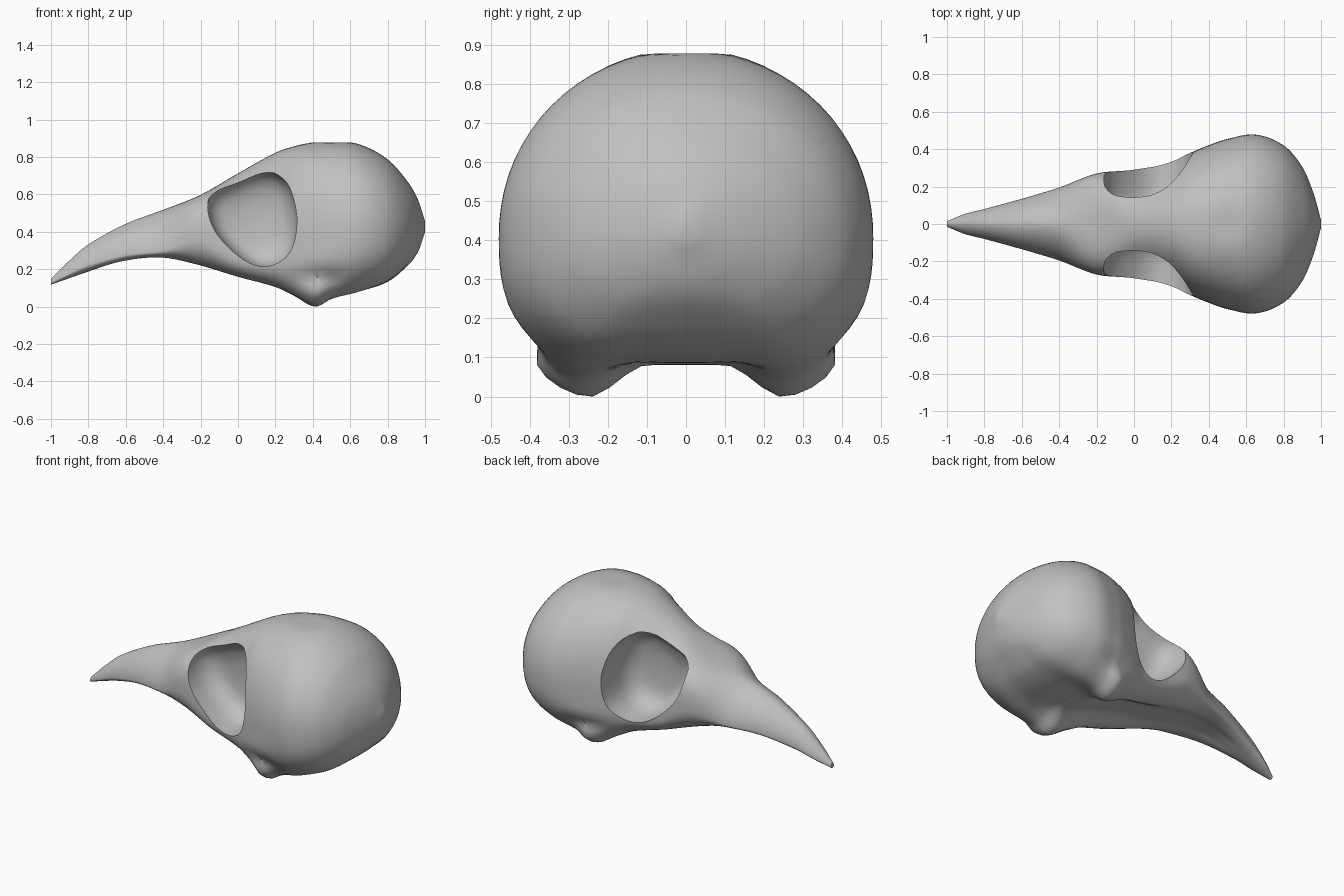
import bpy, bmesh, math

cube = bpy.data.objects.get("Cube")
if cube:
    bpy.data.objects.remove(cube, do_unlink=True)

# One flat bone colour
bone = bpy.data.materials.new("bone_grey")
bone.use_nodes = True
colour = (0.53, 0.53, 0.53, 1)
bone.diffuse_color = colour
bone.node_tree.nodes["Principled BSDF"].inputs["Base Color"].default_value = colour

RING, STEPS, CROWN = 72, 6, 0.89

# Cross-sections from beak tip to back of head:
# x, half width, underside, widest height, top, palate lift, lower and upper roundness
STATIONS = [
    (-1, .015, .13, .14, .16, 0, 2, 2),
    (-.9, .055, .165, .19, .26, 0, 2, 1.8),
    (-.8, .08, .2, .235, .345, 0, 2.2, 1.8),
    (-.6, .135, .255, .29, .455, .01, 2.6, 1.8),
    (-.4, .195, .27, .315, .53, .015, 2.8, 1.8),
    (-.2, .27, .215, .39, .61, .03, 2.6, 2.9),
    (0, .29, .16, .29, .725, .05, 3, 2.1),
    (.2, .335, .1, .29, .835, .07, 3, 2.2),
    (.3, .38, .05, .34, .87, .09, 3.3, 2.35),
    (.41, .425, -.005, .38, .892, .1, 3.8, 2.25),
    (.5, .455, .025, .4, .9, .08, 3, 2.15),
    (.65, .478, .06, .42, .88, .04, 2.6, 2.1),
    (.8, .42, .125, .42, .8, .02, 2.5, 2.1),
    (.9, .305, .215, .43, .69, .01, 2.3, 2),
    (.96, .165, .3, .43, .59, 0, 2, 2),
    (1, .02, .41, .43, .47, 0, 2, 2),
]


def slope(i, k):
    """Tangent of one section value at a station."""
    a = STATIONS[max(i - 1, 0)]
    b = STATIONS[min(i + 1, len(STATIONS) - 1)]
    return (b[k] - a[k]) / (b[0] - a[0])


def blend(i, t):
    """Smooth section between two neighbouring stations."""
    a, b = STATIONS[i], STATIONS[i + 1]
    span = b[0] - a[0]
    s = t * t * (3 - 2 * t)
    values = [a[0] + span * t]
    for k in range(1, len(a)):
        bend = slope(i, k) * (1 - t) - slope(i + 1, k) * t
        values.append(a[k] + (b[k] - a[k]) * s + span * t * (1 - t) * bend)
    return values


def section(x, width, low, mid, top, lift, lower, upper):
    """Rounded outline with a hollow palate and pinched jaw hinges."""
    points = []
    for j in range(RING):
        angle = math.tau * j / RING
        c, s = math.cos(angle), math.sin(angle)
        n = upper if s > 0 else lower
        radius = (abs(c) ** n + abs(s) ** n) ** (-1 / n)
        y, rise = c * radius, s * radius
        if s > 0:
            z = min(mid + (top - mid) * rise, CROWN)
        else:
            hollow = min(max((0.62 - abs(y)) / 0.4, 0), 1)
            hollow = hollow * hollow * (3 - 2 * hollow)
            z = mid + (mid - low) * rise + lift * hollow
        pinch = 0.1 * math.exp(-((x - .43) / .12) ** 2 - ((z - .165) / .05) ** 2)
        points.append((x, y * width * (1 - pinch), z))
    return points


def loft(name, rings):
    """Skin closed rings into a capped solid."""
    bm = bmesh.new()
    loops = [[bm.verts.new(p) for p in ring] for ring in rings]
    count = len(loops[0])
    for a, b in zip(loops, loops[1:]):
        for j in range(count):
            k = (j + 1) % count
            bm.faces.new((a[j], a[k], b[k], b[j]))
    bm.faces.new(loops[0])
    bm.faces.new(loops[-1])
    bmesh.ops.recalc_face_normals(bm, faces=bm.faces)
    mesh = bpy.data.meshes.new(name)
    bm.to_mesh(mesh)
    bm.free()
    mesh.materials.append(bone)
    obj = bpy.data.objects.new(name, mesh)
    bpy.context.collection.objects.link(obj)
    return obj


# Skull and beak in one continuous skin, resting on the jaw hinges
rings = [section(*blend(i, step / STEPS))
         for i in range(len(STATIONS) - 1) for step in range(STEPS)]
rings.append(section(*STATIONS[-1]))
floor = min(p[2] for ring in rings for p in ring)
rings = [[(x, y, z - floor) for x, y, z in ring] for ring in rings]
skull = loft("skull", rings)
bpy.context.view_layer.objects.active = skull
skull.select_set(True)

# Eye sockets: egg-shaped rim, sloping roof and a rounded inner wall
RIM = [(-.17, .55), (-.13, .63), (0, .685), (.15, .735), (.26, .68), (.305, .56),
       (.32, .43), (.285, .28), (.18, .21), (.07, .22), (-.05, .31), (-.14, .42)]
DEPTHS = [(.7, 1), (.2, 1), (.15, .95), (.11, .84), (.085, .68), (.07, .4)]
CENTRE = (.08, .42)


def round_rim(points):
    """Soften the rim by cutting its corners twice."""
    for _ in range(2):
        cut = []
        for a, b in zip(points, points[1:] + points[:1]):
            for t in (.25, .75):
                cut.append(tuple(u + (v - u) * t for u, v in zip(a, b)))
        points = cut
    return points


rim = round_rim(RIM)
cx, cz = CENTRE
for side, label in ((1, "back"), (-1, "front")):
    shape = [[(cx + (x - cx) * size, side * depth, cz + (z - cz) * size)
              for x, z in rim] for depth, size in DEPTHS]
    cutter = loft(label + "_socket_cutter", shape)
    cutter.hide_render = True
    carve = skull.modifiers.new(label + "_socket", "BOOLEAN")
    carve.operation = "DIFFERENCE"
    carve.solver = "EXACT"
    carve.object = cutter
    bpy.ops.object.modifier_apply(modifier=carve.name)
    bpy.data.objects.remove(cutter, do_unlink=True)

bpy.ops.object.shade_smooth_by_angle(angle=math.radians(40))
